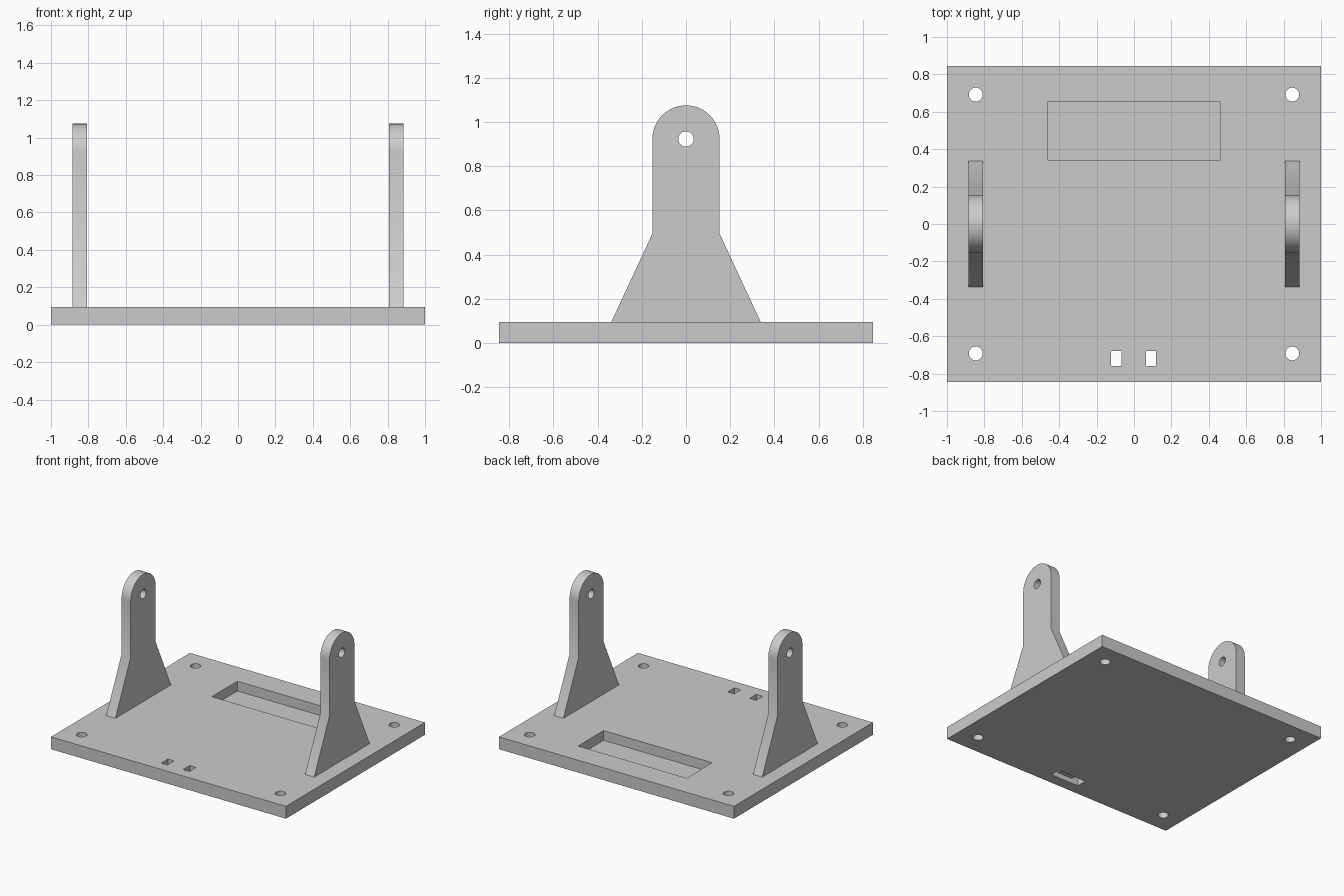
import bpy, bmesh
from math import sin, cos, pi
from mathutils import Matrix

cube = bpy.data.objects.get("Cube")
if cube:
    bpy.data.objects.remove(cube, do_unlink=True)

grey = bpy.data.materials.new("plain grey")
grey.use_nodes = True
colour = (0.6, 0.6, 0.6, 1)
grey.diffuse_color = colour
grey.node_tree.nodes["Principled BSDF"].inputs["Base Color"].default_value = colour

PLATE_X, PLATE_Y, PLATE_Z = 1.0, 0.845, 0.095


def add_object(name, bm):
    bmesh.ops.recalc_face_normals(bm, faces=bm.faces)
    mesh = bpy.data.meshes.new(name)
    bm.to_mesh(mesh)
    bm.free()
    mesh.materials.append(grey)
    obj = bpy.data.objects.new(name, mesh)
    bpy.context.collection.objects.link(obj)
    return obj


def box(name, x, y, z):
    """Box from (low, high) pairs on each axis."""
    bm = bmesh.new()
    bmesh.ops.create_cube(bm, size=1)
    for v in bm.verts:
        v.co = [lo + (c + 0.5) * (hi - lo) for c, (lo, hi) in zip(v.co, (x, y, z))]
    return add_object(name, bm)


def cylinder(name, centre, radius, depth, axis="Z"):
    bm = bmesh.new()
    turn = Matrix.Rotation(pi / 2, 4, "Y") if axis == "X" else Matrix()
    bmesh.ops.create_cone(bm, cap_ends=True, segments=32, radius1=radius,
                          radius2=radius, depth=depth,
                          matrix=Matrix.Translation(centre) @ turn)
    return add_object(name, bm)


def activate(obj):
    bpy.ops.object.select_all(action="DESELECT")
    obj.select_set(True)
    bpy.context.view_layer.objects.active = obj


def cut(obj, cutter):
    cutter.hide_render = True
    activate(obj)
    mod = obj.modifiers.new("cut", "BOOLEAN")
    mod.operation = "DIFFERENCE"
    mod.solver = "EXACT"
    mod.object = cutter
    bpy.ops.object.modifier_apply(modifier=mod.name)
    bpy.data.objects.remove(cutter, do_unlink=True)


def smooth(obj):
    activate(obj)
    bpy.ops.object.shade_smooth_by_angle(angle=pi / 7)


# Base plate with rectangular pocket
plate = box("base_plate", (-PLATE_X, PLATE_X), (-PLATE_Y, PLATE_Y), (0, PLATE_Z))
cut(plate, box("pocket_cutter", (-0.462, 0.462), (0.342, 0.652), (0.02, 0.2)))

# Corner screw holes
for sx in (-1, 1):
    for sy in (-1, 1):
        cut(plate, cylinder("screw_hole_cutter", (sx * 0.846, sy * 0.692, 0.05), 0.037, 0.4))

# Tie slots joined by a channel on the underside
for x in ((-0.122, -0.068), (0.064, 0.118)):
    cut(plate, box("tie_slot_cutter", x, (-0.758, -0.678), (-0.1, 0.2)))
cut(plate, box("tie_channel_cutter", (-0.122, 0.118), (-0.758, -0.678), (-0.1, 0.038)))
smooth(plate)

# Upright brackets: flared foot, straight neck, round head with pivot hole
HEAD_R, HEAD_Z = 0.152, 0.923
profile = [(-0.338, PLATE_Z), (0.338, PLATE_Z), (HEAD_R, 0.495)]
profile += [(HEAD_R * cos(pi * i / 32), HEAD_Z + HEAD_R * sin(pi * i / 32)) for i in range(33)]
profile += [(-HEAD_R, 0.495)]

for side, inner in (("left", 0.807), ("right", -0.885)):
    bm = bmesh.new()
    face = bm.faces.new([bm.verts.new((inner, y, z)) for y, z in profile])
    extruded = bmesh.ops.extrude_face_region(bm, geom=[face])
    verts = [g for g in extruded["geom"] if isinstance(g, bmesh.types.BMVert)]
    bmesh.ops.translate(bm, verts=verts, vec=(0.078, 0, 0))
    bracket = add_object(side + "_bracket", bm)
    cut(bracket, cylinder("pivot_cutter", (inner + 0.039, 0, HEAD_Z), 0.035, 0.3, "X"))
    smooth(bracket)
